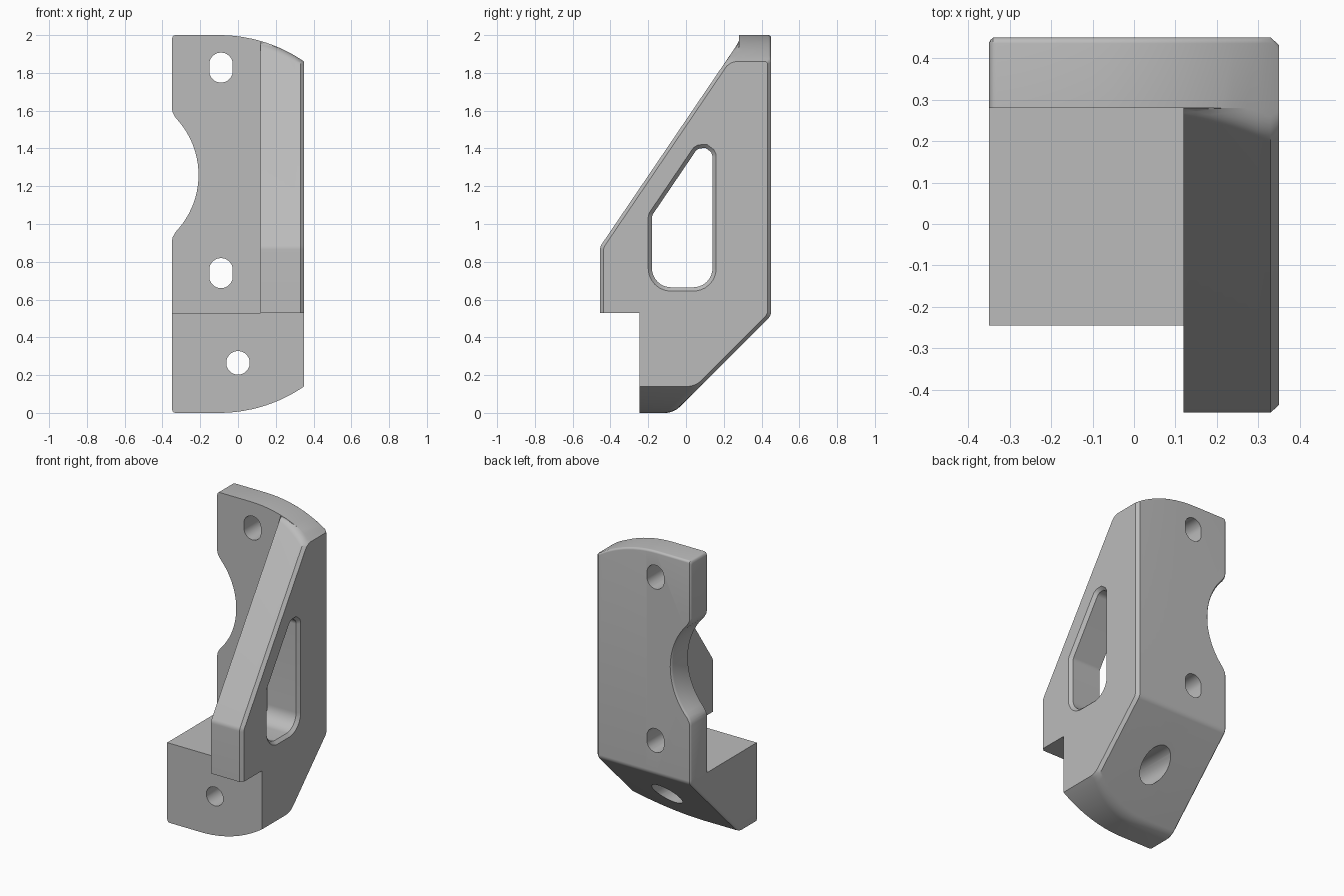
import bpy, bmesh, math
from mathutils import Vector

if "Cube" in bpy.data.objects:
    bpy.data.objects.remove(bpy.data.objects["Cube"], do_unlink=True)

SLOPE = 1.474                                  # rise of the rib's front edge
SHIFT = math.hypot(1, SLOPE)                   # z shift of that edge per unit inset


def fillet(p, q, s, r, n=6):
    """Points rounding corner q between neighbours p and s."""
    p, q, s = Vector(p), Vector(q), Vector(s)
    u, v = (p - q).normalized(), (s - q).normalized()
    half = u.angle(v) / 2
    centre = q + (u + v).normalized() * r / math.sin(half)
    a = q + u * r / math.tan(half) - centre
    b = q + v * r / math.tan(half) - centre
    return [tuple(centre + a.lerp(b, i / n).normalized() * r) if 0 < i < n
            else tuple(centre + (b if i else a)) for i in range(n + 1)]


def loft(name, rings):
    """Closed solid through rings of equal point count."""
    n = len(rings[0])
    verts = [p for ring in rings for p in ring]
    faces = [[k * n + i, k * n + (i + 1) % n, (k + 1) * n + (i + 1) % n, (k + 1) * n + i]
             for k in range(len(rings) - 1) for i in range(n)]
    faces += [list(range(n))[::-1], list(range(len(verts) - n, len(verts)))]
    mesh = bpy.data.meshes.new(name)
    mesh.from_pydata(verts, [], faces)
    bm = bmesh.new()
    bm.from_mesh(mesh)
    bmesh.ops.remove_doubles(bm, verts=bm.verts, dist=1e-5)
    bmesh.ops.recalc_face_normals(bm, faces=bm.faces)
    bm.to_mesh(mesh)
    bm.free()
    obj = bpy.data.objects.new(name, mesh)
    bpy.context.collection.objects.link(obj)
    return obj


def drop(x):
    """How far the curved top and bottom draw in at x."""
    if x < -0.33:
        return 0.02 - math.sqrt(max(0, 0.02 ** 2 - (x + 0.33) ** 2))
    if x > -0.1:
        return 0.793 - math.sqrt(0.793 ** 2 - (x + 0.1) ** 2)
    return 0


def section(x, rib, c=0):
    """Side profile at x, inset by c on its chamfered edges."""
    b, t = drop(x), 2 - drop(x)
    back = 0.45 - c
    heel = (back, back + 0.065 + 1.414 * c)
    toe = (b - 0.065 - 1.414 * c, b)
    pts = [(-0.245, b), (-0.245, 0.53)]
    if rib:
        nose = -0.455 + c
        low, knee = (nose, 0.53), (nose, 0.88 + (SLOPE - SHIFT) * c)
        peak = (-0.455 + (t - 0.88 + SHIFT * c) / SLOPE, t)
        pts += [low] + fillet(low, knee, peak, 0.05, 4)
        pts += [(min(y, 0.28), z) for y, z in fillet(knee, peak, (0.45, t), 0.075)]
    else:
        pts += [(-0.245, 0.53)] + [(0.28, 0.53)] * 5 + [(0.28, t)] * 7
    pts += [(0.28, t)]
    pts += fillet((0.28, t), (back, t), heel, 0.014, 4)
    pts += fillet((back, t), heel, toe, 0.05)
    pts += fillet(heel, toe, (-0.245, b), 0.11)
    return [(x, y, z) for y, z in pts]


# Bracket: plate and foot on the left, full rib on the right
rings = [section(-0.35, False, 0.012), section(-0.346, False, 0.005)]
rings += [section(x, False) for x in (-0.34, -0.33, -0.1, -0.06, -0.02, 0.03, 0.08, 0.12)]
rings += [section(0.12 + 0.03 * i, True) for i in range(8)]
rings += [section(0.35, True, 0.018)]
bracket = loft("bracket", rings)

cutters = []

# Rounded side notch, flared at the back face
edge = [(-0.6, 1.62), (-0.352, 1.62), (-0.345, 1.588), (-0.33, 1.562)]
arc = [(-0.645 + 0.436 * math.cos(a), 1.26 + 0.436 * math.sin(a))
       for a in (math.radians(40 - 4 * i) for i in range(21))]
notch = edge + arc + [(x, 2.52 - z) for x, z in reversed(edge)]
cutters.append(loft("notch_cutter", [
    [(-0.645 + (x + 0.645) * s, y, 1.26 + (z - 1.26) * s) for x, z in notch]
    for y, s in ((0.2, 1), (0.436, 1), (0.444, 1.01), (0.46, 1.045))]))


def hole(name, x, z, stretch, steps):
    """Bolt hole along y; steps are (y, radius) pairs."""
    def ring(y, r):
        angles = [math.tau * (i + 0.5) / 32 for i in range(32)]
        return [(x + r * math.cos(a), y,
                 z + r * math.sin(a) + math.copysign(stretch, math.sin(a))) for a in angles]
    cutters.append(loft(name, [ring(y, r) for y, r in steps]))


# Plate slots and the counterbored foot hole
for label, z in (("upper", 1.828), ("lower", 0.74)):
    hole(label + "_slot_cutter", -0.09, z, 0.017, ((0.2, 0.0625), (0.6, 0.0625)))
hole("foot_hole_cutter", 0, 0.265, 0,
     ((-0.4, 0.0625), (-0.1, 0.0625), (-0.1, 0.093), (0.6, 0.093)))


# Rib window with a chamfered outer rim
def window(x, o):
    front, rear, base = -0.18 - o, 0.14 + o, 0.665 - o
    corners = [(front, base, 0.1), (rear, base, 0.1),
               (rear, 1.517 + (SLOPE + SHIFT) * o, 0.05),
               (front, 1.045 + (SHIFT - SLOPE) * o, 0.04)]
    pts = []
    for i, (y, z, r) in enumerate(corners):
        pts += fillet(corners[i - 1][:2], (y, z), corners[(i + 1) % 4][:2], r + o, 8)
    return [(x, y, z) for y, z in pts]


cutters.append(loft("window_cutter", [window(0.0, 0), window(0.33, 0), window(0.36, 0.03)]))

# Cut the openings
bpy.context.view_layer.objects.active = bracket
for cutter in cutters:
    cutter.hide_render = True
    mod = bracket.modifiers.new(cutter.name, 'BOOLEAN')
    mod.operation = 'DIFFERENCE'
    mod.solver = 'EXACT'
    mod.object = cutter
    bpy.ops.object.modifier_apply(modifier=mod.name)
for cutter in cutters:
    bpy.data.objects.remove(cutter, do_unlink=True)

# Finish
grey = bpy.data.materials.new("light_grey")
grey.use_nodes = True
grey.diffuse_color = (0.5, 0.5, 0.5, 1)
grey.node_tree.nodes["Principled BSDF"].inputs["Base Color"].default_value = (0.5, 0.5, 0.5, 1)
bracket.data.materials.clear()
bracket.data.materials.append(grey)
for obj in bpy.context.selected_objects:
    obj.select_set(False)
bracket.select_set(True)
bpy.ops.object.shade_smooth_by_angle(angle=math.radians(30))
